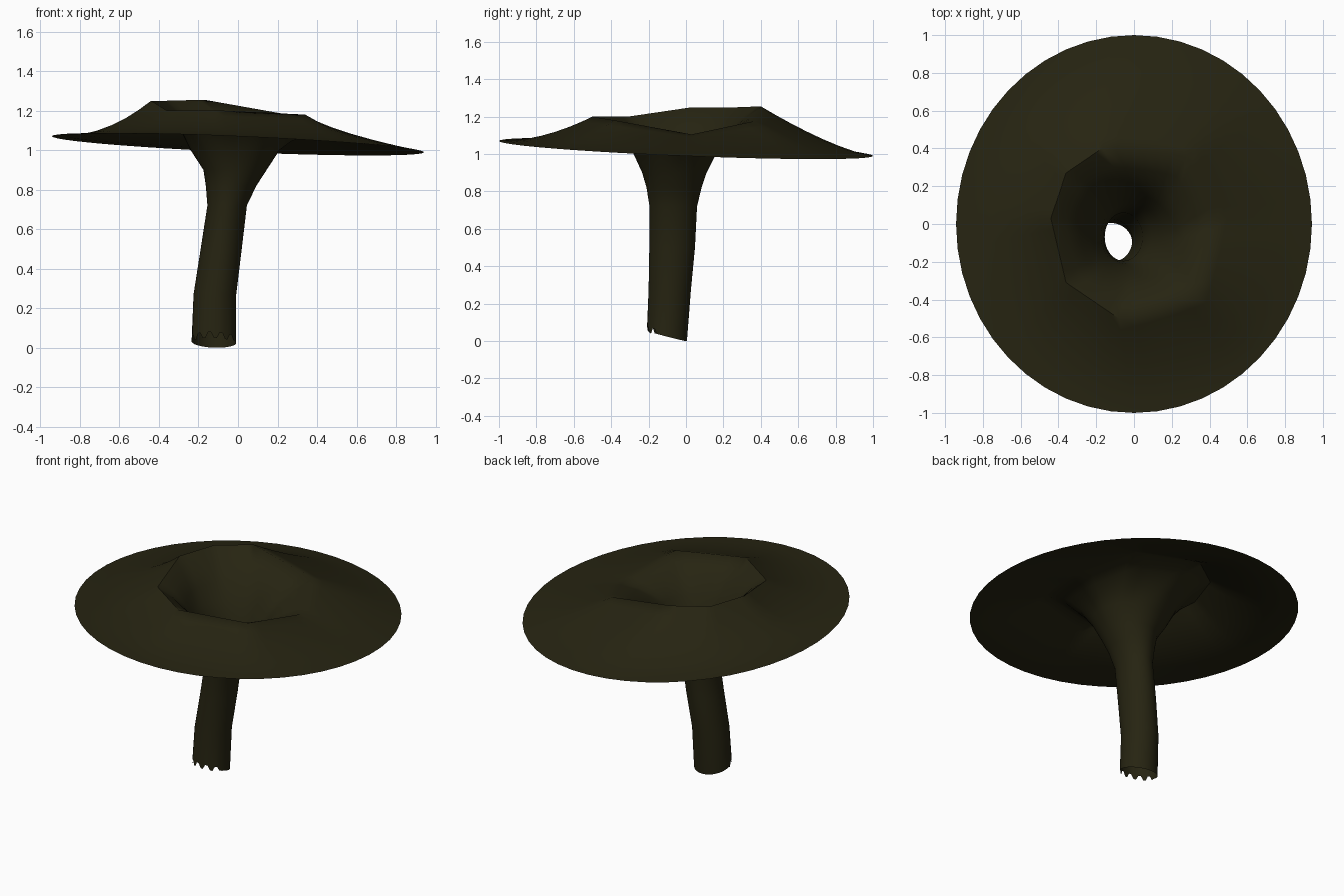
import bpy, bmesh, math

if "Cube" in bpy.data.objects:
    bpy.data.objects.remove(bpy.data.objects["Cube"])

N = 48  # segments around

mat = bpy.data.materials.new("dark olive brown")
mat.diffuse_color = (0.0195, 0.0175, 0.0058, 1)
mat.use_nodes = True
mat.node_tree.nodes["Principled BSDF"].inputs["Base Color"].default_value = mat.diffuse_color

# crest of the funnel, every 45 degrees from +x: x, y, z
CREST = [(.43, .03, 1.105), (.28, .36, 1.175), (-.17, .40, 1.255), (-.36, .27, 1.25),
         (-.44, .03, 1.25), (-.36, -.31, 1.20), (-.08, -.50, 1.20), (.34, -.38, 1.18)]

# stem rings: z, centre x, centre y, radius x, radius y
STEM = [(0.03, -.122, -.102, .113, .107),
        (0.27, -.117, -.087, .108, .113),
        (0.50, -.085, -.074, .104, .122),
        (0.72, -.055, -.068, .100, .127),
        (0.82, -.035, -.064, .128, .147),
        (0.90, -.015, -.062, .160, .172),
        (1.00, -.015, -.060, .225, .220)]


def rim_z(x, y):
    return 1.03 - .043 * x - .04 * y


def crest(a):
    f = (a / (math.pi / 4)) % 8
    i = int(f)
    t = f - i
    p, q = CREST[i], CREST[(i + 1) % 8]
    return [u + (v - u) * t for u, v in zip(p, q)]


angles = [2 * math.pi * i / N for i in range(N)]
rings = []

# stem, open and torn at its foot
for k, (z, cx, cy, rx, ry) in enumerate(STEM):
    ring = []
    for i, a in enumerate(angles):
        c, s = math.cos(a), math.sin(a)
        zz = z
        if k == 0:
            zz = .028 - .028 * s - .004 * c
            if s < -.1 and c < .8:
                zz += .022 * (1 if (i // 2) % 2 else -.3)
        ring.append((cx + rx * c, cy + ry * s, max(zz, 0)))
    rings.append(ring)

# funnel flare up to the crest
throat = rings[-1]
for tr, tz in ((.25, .40), (.6, .74), (1, 1)):
    ring = []
    for a, p in zip(angles, throat):
        q = crest(a)
        ring.append((p[0] + (q[0] - p[0]) * tr, p[1] + (q[1] - p[1]) * tr,
                     p[2] + (q[2] - p[2]) * tz))
    rings.append(ring)

# drooping brim from the crest to the thin round rim
for t in (.12, .25, .4, .55, .7, .85, 1):
    ring = []
    for a in angles:
        c, s = math.cos(a), math.sin(a)
        q = crest(a)
        x = q[0] + (.942 * c - q[0]) * t
        y = q[1] + (s - q[1]) * t
        h = q[2] - rim_z(q[0], q[1])
        ring.append((x, y, rim_z(x, y) + h * (1 - t) ** (1.6 - .5 * c - .2 * s)))
    rings.append(ring)

# one thin trumpet-shaped sheet
bm = bmesh.new()
vs = [[bm.verts.new(p) for p in ring] for ring in rings]
for lo, hi in zip(vs, vs[1:]):
    for i in range(N):
        j = (i + 1) % N
        bm.faces.new((lo[i], lo[j], hi[j], hi[i]))
me = bpy.data.meshes.new("trumpet_mushroom")
bm.to_mesh(me)
bm.free()
me.materials.append(mat)
ob = bpy.data.objects.new("trumpet_mushroom", me)
bpy.context.collection.objects.link(ob)
bpy.context.view_layer.objects.active = ob
ob.select_set(True)
bpy.ops.object.shade_smooth_by_angle(angle=math.radians(60))
